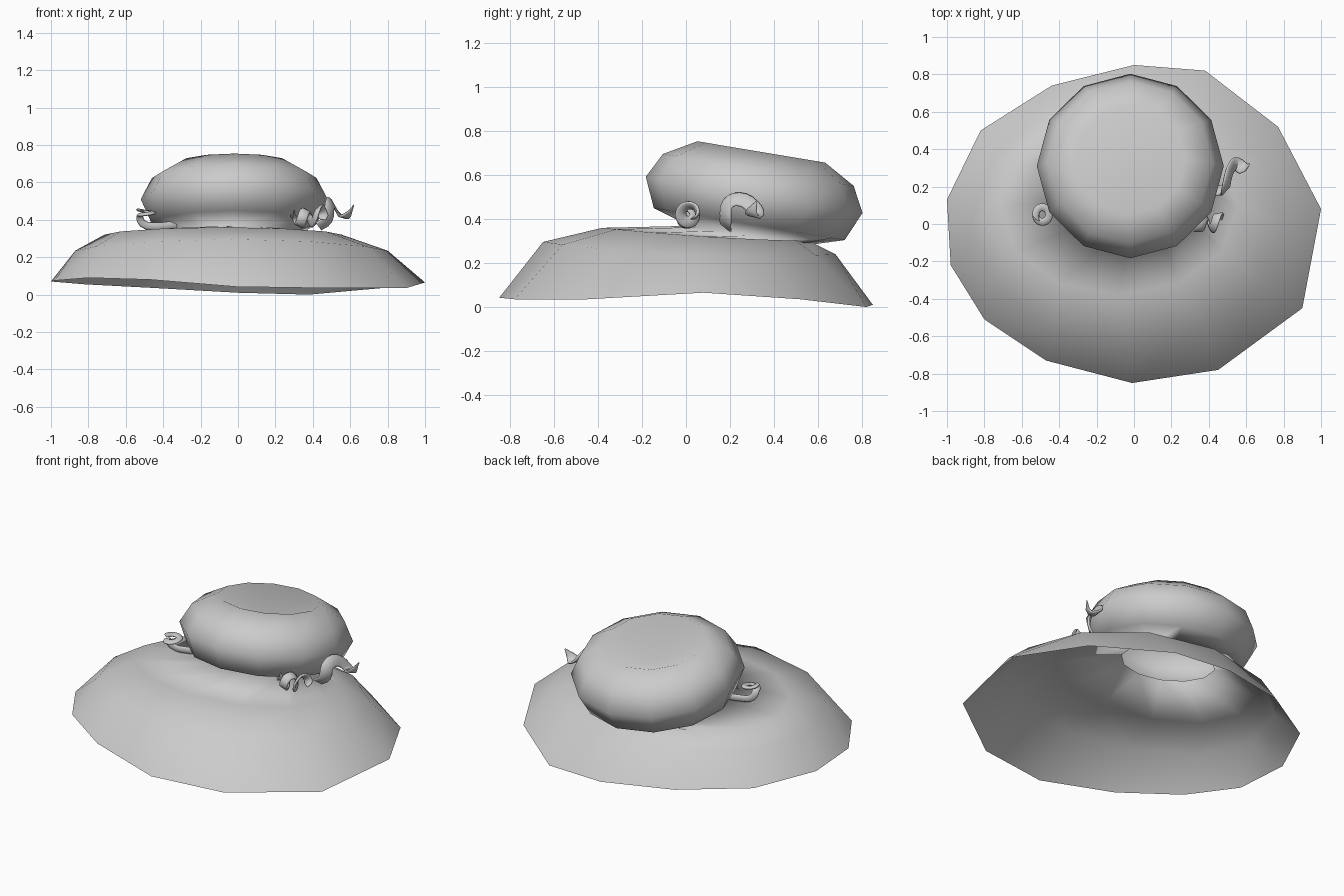
import bpy, bmesh, math
from mathutils import Vector, Matrix

cube = bpy.data.objects.get("Cube")
if cube:
    bpy.data.objects.remove(cube, do_unlink=True)

felt = bpy.data.materials.new("plain_grey_felt")
felt.use_nodes = True
GREY = (0.6, 0.6, 0.6, 1)
felt.diffuse_color = GREY
felt.node_tree.nodes["Principled BSDF"].inputs["Base Color"].default_value = GREY

# Twelve directions, one doubled so that the rings match the thirteen-sided rim
ANGLES = [math.radians(30 * k) for k in (0, 1, 2, 3, 4, 5, 6, 6, 7, 8, 9, 10, 11)]


def loft(name, rings, tip):
    """Skin a list of closed rings, ending in a single point."""
    bm = bmesh.new()
    loops = [[bm.verts.new(p) for p in ring] for ring in rings]
    apex = bm.verts.new(tip)
    n = len(ANGLES)
    for i in range(n):
        j = (i + 1) % n
        for low, high in zip(loops, loops[1:]):
            bm.faces.new((low[i], low[j], high[j], high[i]))
        bm.faces.new((loops[-1][i], loops[-1][j], apex))
    bmesh.ops.remove_doubles(bm, verts=bm.verts, dist=0.0005)
    mesh = bpy.data.meshes.new(name)
    bm.to_mesh(mesh)
    bm.free()
    mesh.materials.append(felt)
    mesh.shade_smooth()
    obj = bpy.data.objects.new(name, mesh)
    bpy.context.collection.objects.link(obj)


def brim_ring(cx, cy, rx, ry, z, slope, dip):
    """Ellipse that slopes backward and dips at its sides."""
    return [Vector((cx + rx * math.cos(a), cy + ry * math.sin(a),
                    z + slope * math.sin(a) - dip * math.cos(a) ** 2)) for a in ANGLES]


# Brim: single drooping sheet with a slightly wavy rim, counter-clockwise
rim = [Vector(p) for p in (
    (1.0, 0.08, 0.065), (0.77, 0.52, 0.035), (0.38, 0.82, 0.0), (0, 0.85, 0.01),
    (-0.44, 0.74, 0.035), (-0.82, 0.5, 0.055), (-1.0, 0.13, 0.07), (-0.98, -0.22, 0.075),
    (-0.8, -0.51, 0.09), (-0.47, -0.73, 0.08), (-0.01, -0.85, 0.042),
    (0.45, -0.78, 0.035), (0.9, -0.45, 0.035))]
brim = [rim,
        brim_ring(-0.035, 0.015, 0.835, 0.665, 0.268, -0.028, 0.033),
        brim_ring(-0.08, 0.09, 0.635, 0.47, 0.33, -0.03, 0.01)]

# Crown: tilted cushion on a narrow neck, with a conical dimple on top
tilt = Matrix.Translation((-0.02, 0.31, 0.51)) @ Matrix.Rotation(math.radians(-9.5), 4, 'X')
profile = [(0.27, -0.188), (0.44, -0.135), (0.5, 0.0), (0.44, 0.115), (0.295, 0.198)]
crown = [[tilt @ Vector((r * math.cos(a), r * math.sin(a), h)) for a in ANGLES]
         for r, h in profile]
loft("hat_brim_and_crown", brim + crown, tilt @ Vector((0, 0.02, 0.08)))


# Ribbon curls: flat tapered strips swept along short paths
def ribbon(name, points, width, twist=0.0, thickness=0.007):
    curve = bpy.data.curves.new(name, 'CURVE')
    curve.dimensions = '3D'
    curve.extrude = width / 2
    curve.bevel_depth = thickness
    curve.bevel_resolution = 0
    curve.resolution_u = 3
    spline = curve.splines.new('BEZIER')
    spline.bezier_points.add(len(points) - 1)
    for bp, p in zip(spline.bezier_points, points):
        bp.co = p
        bp.handle_left_type = bp.handle_right_type = 'AUTO'
        bp.tilt = twist
    spline.bezier_points[-1].radius = 0.1
    curve.materials.append(felt)
    obj = bpy.data.objects.new(name, curve)
    bpy.context.collection.objects.link(obj)


def coil(start, end, u, v, turns):
    """Points spiralling from start to end in the plane of vectors u and v."""
    a, b, u, v = (Vector(p) for p in (start, end, u, v))
    steps = int(turns * 6)
    return [a.lerp(b, i / steps) + u * math.cos(math.tau * i / 6) + v * math.sin(math.tau * i / 6)
            for i in range(steps + 1)]


ribbon("left_front_curl",
       coil((0.29, -0.01, 0.4), (0.47, 0.02, 0.435), (0, 0, 0.035), (0, 0.035, 0), 2.5), 0.042)
ribbon("left_side_streamer",
       [(0.43, 0.18, 0.365), (0.48, 0.18, 0.4), (0.49, 0.19, 0.47), (0.5, 0.24, 0.49),
        (0.52, 0.3, 0.46), (0.55, 0.32, 0.42), (0.58, 0.3, 0.42), (0.62, 0.32, 0.48)],
       0.06, math.radians(45))
ribbon("right_side_curl",
       [(-0.33, 0.13, 0.375), (-0.44, 0.09, 0.365), (-0.51, 0.07, 0.38)]
       + coil((-0.49, 0.05, 0.425), (-0.49, 0.05, 0.455), (-0.035, 0, 0), (0, -0.04, 0), 1.2), 0.028)
